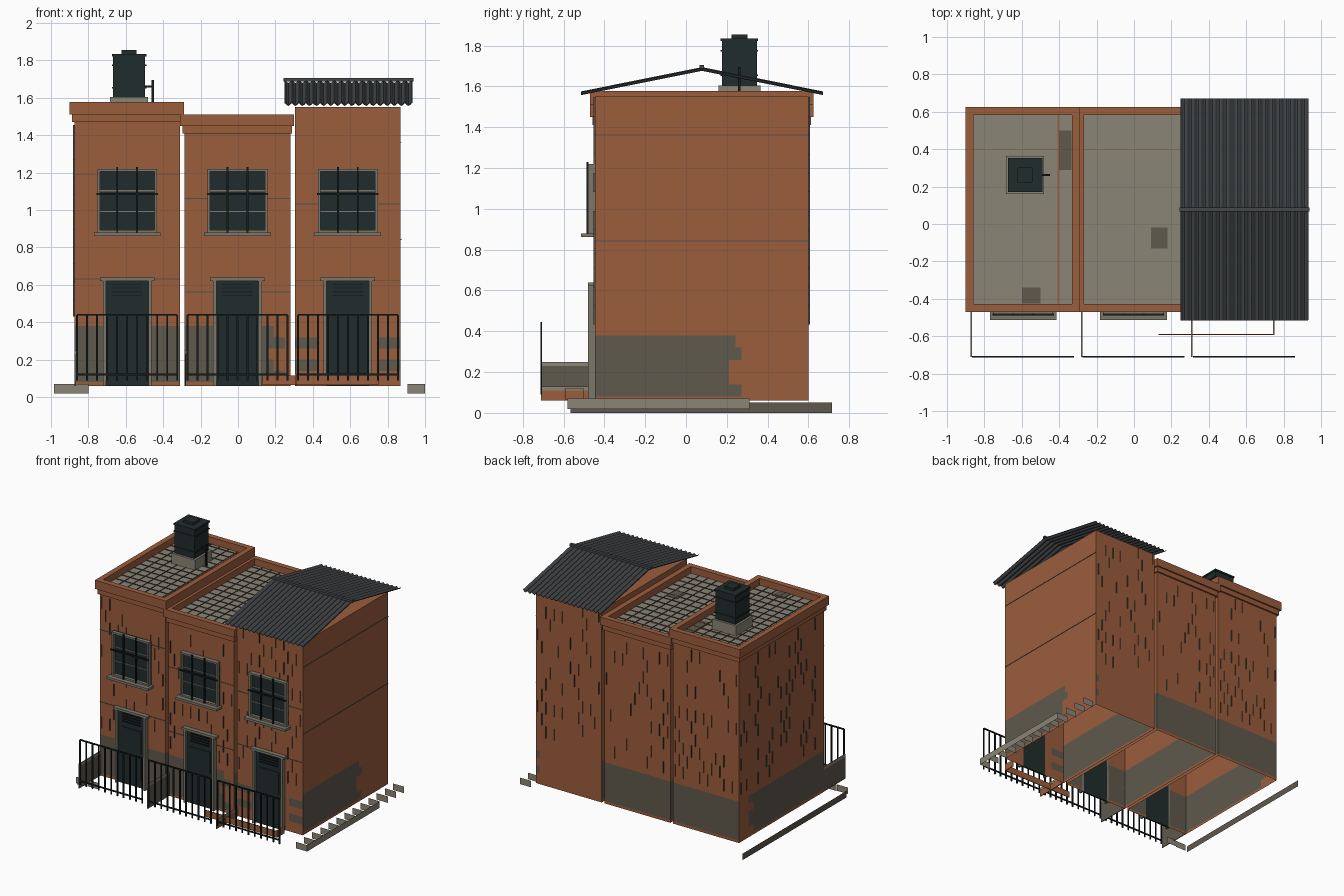
import bpy, bmesh, math, random
from mathutils import Vector

random.seed(4)
if "Cube" in bpy.data.objects:
    bpy.data.objects.remove(bpy.data.objects["Cube"])


def material(name, r, g, b):
    m = bpy.data.materials.new(name)
    m.use_nodes = True
    m.diffuse_color = (r, g, b, 1)
    m.node_tree.nodes["Principled BSDF"].inputs["Base Color"].default_value = (r, g, b, 1)
    return m


BRICK = material("brick", 0.33, 0.11, 0.046)
RENDER = material("dark_render", 0.115, 0.1, 0.075)
STONE = material("pale_stone", 0.26, 0.235, 0.18)
TRIM = material("grey_trim", 0.2, 0.185, 0.145)
DARK = material("dark_teal", 0.015, 0.025, 0.026)
IRON = material("black_iron", 0.008, 0.012, 0.012)
SHEET = material("roof_metal", 0.058, 0.064, 0.068)
MORTAR = material("mortar", 0.08, 0.085, 0.075)


def finish(name, bm, *mats):
    me = bpy.data.meshes.new(name)
    bm.to_mesh(me)
    bm.free()
    for m in mats:
        me.materials.append(m)
    ob = bpy.data.objects.new(name, me)
    bpy.context.collection.objects.link(ob)
    return ob


def boxes(name, mat, *spans):
    """Each span is x0, x1, y0, y1, z0, z1."""
    bm = bmesh.new()
    for x0, x1, y0, y1, z0, z1 in spans:
        vs = bmesh.ops.create_cube(bm, size=1)["verts"]
        for v in vs:
            v.co = ((x0 + x1) / 2 + v.co.x * (x1 - x0),
                    (y0 + y1) / 2 + v.co.y * (y1 - y0),
                    (z0 + z1) / 2 + v.co.z * (z1 - z0))
    return finish(name, bm, mat)


def quads(name, mat, *faces):
    bm = bmesh.new()
    for pts in faces:
        bm.faces.new([bm.verts.new(p) for p in pts])
    return finish(name, bm, mat)


FRONT, BACK, BASE = -0.446, 0.6, 0.06
ROWS = [BASE, 0.08, 0.14, 0.2, 0.26, 0.32, 0.38, 0.62]


def wall(name, p0, p1, top, rule):
    """Wall sheet; rule(distance, height) picks the material of each cell."""
    p0, p1 = Vector(p0), Vector(p1)
    n = round((p1 - p0).length / 0.03)
    bm = bmesh.new()
    zs = ROWS + [top]
    grid = [[bm.verts.new((*p0.lerp(p1, i / n), z)) for i in range(n + 1)] for z in zs]
    for r in range(len(zs) - 1):
        for i in range(n):
            f = bm.faces.new((grid[r][i], grid[r][i + 1], grid[r + 1][i + 1], grid[r + 1][i]))
            f.material_index = rule((i + 0.5) / n * (p1 - p0).length, (zs[r] + zs[r + 1]) / 2)
    return finish(name, bm, BRICK, RENDER, DARK)


def joints(name, p0, p1, top):
    """Fine raised mortar joints, staggered course by course."""
    p0, p1 = Vector(p0), Vector(p1)
    d = (p1 - p0).normalized()
    out = Vector((d.y, -d.x)) * 0.008
    faces = []
    course, length = 0.093, (p1 - p0).length
    for r in range(4, int((top - BASE) / course)):
        z = BASE + r * course
        for k in range(int(length / 0.07)):
            if random.random() < 0.4:
                a = p0 + d * (k * 0.07 + (r % 2) * 0.035 + 0.02)
                b = a + out
                faces.append([(*a, z), (*b, z), (*b, z + course), (*a, z + course)])
    quads(name, MORTAR, *faces)


def ragged(z, low=0.0, high=0.09):
    return low + (high - low) * (0.5 + 0.5 * math.sin(z * 71))


def stained(z):
    return 0.08 < z < 0.38


# Stain rules: distance along the wall, height -> material slot
def full(u, z):
    return int(stained(z))


def until(limit):
    return lambda u, z: int(stained(z) and u < limit + ragged(z))


def after(limit):
    return lambda u, z: int(stained(z) and u > limit + ragged(z))


def patches(u, z):
    edge = min(u, 0.565 - u)
    return int(stained(z) and edge < 0.12 and int(z / 0.06) % 2 == 0)


def plain(u, z):
    return int(stained(z) and u < 0.04 and int(z / 0.06) % 2 == 0)


def with_door(rule):
    return lambda u, z: 2 if abs(u - 0.283) < 0.115 and z < 0.62 else rule(u, z)


HOUSES = [
    ("left", -0.875, -0.31, 1.5, full, full, full, after(0.1)),
    ("middle", -0.285, 0.28, 1.45, until(0.44), full, full, full),
    ("right", 0.305, 0.87, 1.55, patches, until(0.64), plain, full),
]
for name, x0, x1, top, front, right, back, left in HOUSES:
    # Walls
    sides = {"front": ((x0, FRONT), (x1, FRONT), with_door(front)),
             "right": ((x1, FRONT), (x1, BACK), right),
             "back": ((x1, BACK), (x0, BACK), back),
             "left": ((x0, BACK), (x0, FRONT), left)}
    for side, (a, b, rule) in sides.items():
        wall(f"{name}_house_{side}_wall", a, b, top, rule)
        if side in ("front", "back") or (name, side) == ("left", "left"):
            joints(f"{name}_house_{side}_joints", a, b, top)
    c = (x0 + x1) / 2
    # Window: frame, glass, glazing bars, sill and iron guard
    w, yf = 0.16, FRONT - 0.034
    boxes(f"{name}_window_frame", TRIM,
          (c - w, c - w + 0.014, yf, FRONT, 0.88, 1.22), (c + w - 0.014, c + w, yf, FRONT, 0.88, 1.22),
          (c - w, c + w, yf, FRONT, 1.206, 1.22), (c - w, c + w, yf, FRONT, 0.88, 0.893),
          (c - w - 0.018, c + w + 0.018, FRONT - 0.068, FRONT, 0.862, 0.88))
    boxes(f"{name}_window_glass", DARK, (c - w, c + w, FRONT - 0.01, FRONT, 0.88, 1.22))
    boxes(f"{name}_window_glazing_bars", TRIM,
          *[(c - w, c + w, FRONT - 0.016, FRONT, z, z + 0.006) for z in (0.99, 1.1)])
    boxes(f"{name}_window_guard", IRON,
          (c - w - 0.004, c + w + 0.004, yf - 0.008, yf + 0.002, 1.08, 1.09),
          *[(c + s * 0.053 - 0.005, c + s * 0.053 + 0.005, yf - 0.008, yf + 0.002, 0.88, 1.23)
            for s in (-1, 1)])
    # Door: frame, leaf with panels and louvres
    boxes(f"{name}_door_frame", TRIM,
          (c - 0.13, c - 0.113, yf, FRONT, BASE, 0.625), (c + 0.113, c + 0.13, yf, FRONT, BASE, 0.625),
          (c - 0.146, c + 0.146, yf, FRONT, 0.622, 0.64))
    boxes(f"{name}_door", DARK, (c - 0.113, c + 0.113, FRONT - 0.012, FRONT, BASE, 0.622),
          (c - 0.085, c + 0.085, FRONT - 0.018, FRONT, 0.12, 0.3),
          (c - 0.085, c + 0.085, FRONT - 0.018, FRONT, 0.33, 0.5))
    boxes(f"{name}_door_louvres", IRON,
          *[(c - 0.08, c + 0.08, FRONT - 0.02, FRONT, z, z + 0.006) for z in (0.54, 0.56, 0.58, 0.6)])
    # Railing
    rx0, rx1, ry = x0 + 0.015, x1 - 0.015, -0.71
    boxes(f"{name}_railing", IRON,
          (rx0, rx1, ry - 0.004, ry + 0.004, 0.435, 0.445), (rx0, rx1, ry - 0.004, ry + 0.004, 0.115, 0.125),
          *[(rx0 + t - 0.005, rx0 + t + 0.005, ry - 0.004, ry + 0.004, 0.09, 0.44)
            for t in [i * (rx1 - rx0) / 10 for i in range(11)]])

# Long mortar courses
boxes("front_mortar_courses", MORTAR,
      *[(x0, x1, FRONT - 0.003, FRONT, z, z + 0.004)
        for (_, x0, x1, *_), zs in zip(HOUSES, ((0.63, 1.19), (0.56, 1.06), (0.62, 1.03))) for z in zs])
boxes("side_mortar_courses", MORTAR,
      *[(0.87, 0.873, FRONT, BACK, z, z + 0.004) for z in (0.84, 1.36)])


# Flat roofs with stepped parapets
def flat_roof(name, x0, x1, z0, zm, z1, deck):
    def ring(d, a, b, t):
        y0, y1 = -0.47 + d, 0.625 - d
        return [(x0 + d, x1 - d, y0, y0 + t, a, b), (x0 + d, x1 - d, y1 - t, y1, a, b),
                (x0 + d, x0 + d + t, y0 + t, y1 - t, a, b), (x1 - d - t, x1 - d, y0 + t, y1 - t, a, b)]
    boxes(f"{name}_parapet", BRICK, *ring(0, zm, z1, 0.042), *ring(0.012, z0, zm, 0.04))
    ix0, ix1, iy0, iy1 = x0 + 0.042, x1 - 0.042, -0.428, 0.583
    boxes(f"{name}_roof_deck", STONE, (ix0, ix1, iy0, iy1, deck - 0.02, deck))
    step = 0.075
    top = deck + 0.006
    fins = [[(x, iy0, deck), (x, iy1, deck), (x, iy1, top), (x, iy0, top)]
            for x in [ix0 + step * i for i in range(1, 7)]]
    fins += [[(ix0, y, deck), (ix1, y, deck), (ix1, y, top), (ix0, y, top)]
             for y in [iy0 + step * i for i in range(1, 14)]]
    quads(f"{name}_roof_tile_joints", MORTAR, *fins)
    boxes(f"{name}_roof_brick_line", BRICK, (ix0, ix1, 0.398, 0.402, deck, deck + 0.003))


flat_roof("left", -0.9, -0.29, 1.47, 1.51, 1.578, 1.525)
flat_roof("middle", -0.31, 0.3, 1.41, 1.45, 1.512, 1.46)
boxes("left_roof_cross_line", BRICK, (-0.408, -0.402, -0.428, 0.583, 1.525, 1.528))
boxes("roof_patches", RENDER, (-0.4, -0.335, 0.29, 0.5, 1.525, 1.529),
      (-0.6, -0.5, -0.425, -0.34, 1.525, 1.529), (0.09, 0.18, -0.13, -0.02, 1.46, 1.464))
boxes("right_house_ceiling", BRICK, (0.306, 0.869, FRONT, BACK, 1.545, 1.55))

# Corrugated gable roof
RIDGE_Y, RIDGE_Z = 0.078, 1.687
bm = bmesh.new()
n = 18 * 6
lines = []
for y, z in ((-0.515, 1.568), (RIDGE_Y, RIDGE_Z), (0.672, 1.568)):
    lines.append([bm.verts.new((0.25 + 0.68 * i / n, y, z + 0.007 * math.cos(i / 6 * math.tau)))
                  for i in range(n + 1)])
for a, b in zip(lines, lines[1:]):
    for i in range(n):
        bm.faces.new((a[i], a[i + 1], b[i + 1], b[i]))
roof = finish("corrugated_roof", bm, SHEET)
mod = roof.modifiers.new("thickness", "SOLIDIFY")
mod.thickness = 0.004
boxes("ridge_cap", SHEET, (0.243, 0.937, RIDGE_Y - 0.011, RIDGE_Y + 0.011, RIDGE_Z, RIDGE_Z + 0.018))

# Water tank on a pad, with ribs, lid and pipe
TX, TY = -0.582, 0.262


def square(r, z0, z1):
    return (TX - r, TX + r, TY - r, TY + r, z0, z1)


boxes("tank_pad", STONE, square(0.102, 1.525, 1.605))
boxes("water_tank", DARK, square(0.086, 1.605, 1.83), square(0.092, 1.65, 1.658),
      square(0.092, 1.77, 1.778), square(0.092, 1.822, 1.835), square(0.04, 1.83, 1.855))
boxes("tank_pipe", IRON, (-0.5, -0.45, TY - 0.006, TY + 0.006, 1.655, 1.667),
      (-0.462, -0.45, TY - 0.006, TY + 0.006, 1.525, 1.695))

# Low garden walls between the front yards
for name, x, mat, top in (("left", -0.87, RENDER, 0.23), ("middle", -0.28, RENDER, 0.23),
                          ("right", 0.31, BRICK, 0.11)):
    boxes(f"{name}_garden_wall", mat, (x - 0.003, x + 0.003, -0.71, FRONT, 0.06, top))
    boxes(f"{name}_garden_wall_cap", STONE, (x - 0.004, x + 0.004, -0.71, FRONT, top, top + 0.02))
boxes("brick_step_riser", BRICK, (0.13, 0.75, -0.593, -0.587, 0.065, 0.115),
      (0.744, 0.75, -0.59, -0.5, 0.065, 0.11))
boxes("brick_step_cap", STONE, (0.744, 0.75, -0.593, -0.5, 0.11, 0.12))


# Kerb sheets
def face_x(x, y0, y1, z0, z1):
    return [(x, y0, z0), (x, y1, z0), (x, y1, z1), (x, y0, z1)]


def face_y(y, x0, x1, z0, z1):
    return [(x0, y, z0), (x1, y, z0), (x1, y, z1), (x0, y, z1)]


quads("right_kerb", STONE, face_x(1.0, -0.58, 0.31, 0.02, 0.07),
      *[face_y(-0.58 + 0.099 * i, 0.905, 1.0, 0.02, 0.07) for i in range(13)])
quads("left_kerb_ends", STONE, face_y(-0.58, -0.985, -0.89, 0.02, 0.07),
      face_y(-0.575, -0.89, -0.8, 0.02, 0.07))
quads("left_kerb_side", RENDER, face_x(-0.985, -0.565, 0.715, 0.0, 0.05))
